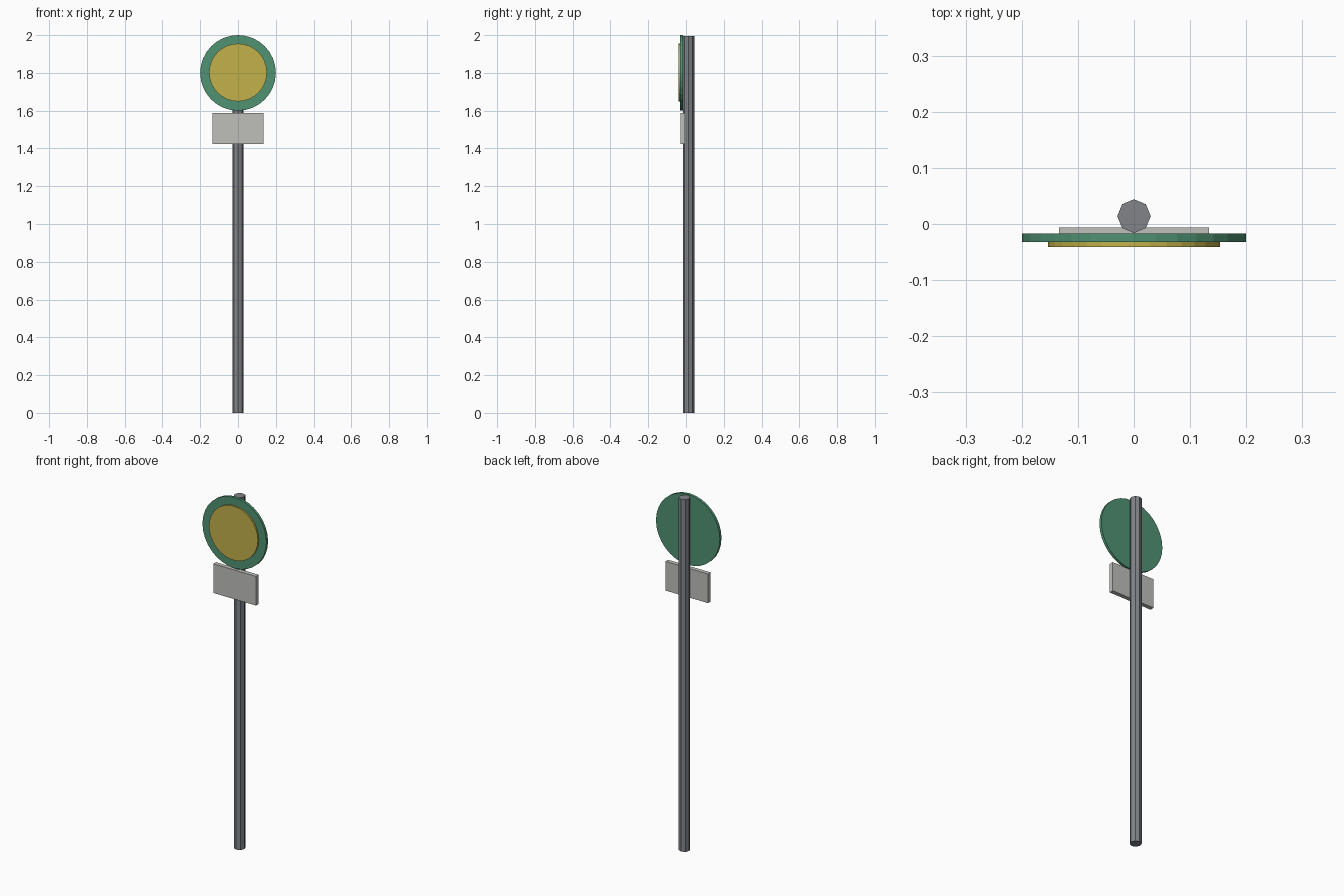
import bpy
from math import pi

cube = bpy.data.objects.get("Cube")
if cube:
    bpy.data.objects.remove(cube, do_unlink=True)


def material(name, rgb):
    mat = bpy.data.materials.new(name)
    mat.use_nodes = True
    color = (*rgb, 1)
    mat.diffuse_color = color
    mat.node_tree.nodes["Principled BSDF"].inputs["Base Color"].default_value = color
    return mat


def finish(name, mat):
    obj = bpy.context.object
    obj.name = name
    obj.data.materials.append(mat)
    return obj


def disc(name, radius, front, back, z, mat):
    """Upright round plate facing the front."""
    bpy.ops.mesh.primitive_cylinder_add(
        vertices=32, radius=radius, depth=back - front,
        location=(0, (front + back) / 2, z), rotation=(pi / 2, 0, 0))
    return finish(name, mat)


steel = material("steel grey", (0.22, 0.23, 0.25))
green = material("green", (0.08, 0.29, 0.17))
yellow = material("yellow", (0.54, 0.44, 0.07))
pale = material("pale grey", (0.52, 0.52, 0.50))

# Octagonal post
bpy.ops.mesh.primitive_cylinder_add(
    vertices=8, radius=0.03, depth=1.995, location=(0, 0.014, 0.9975))
finish("post", steel)

# Round sign with a raised centre
disc("sign_disc", 0.2, -0.032, -0.017, 1.8, green)
disc("sign_centre", 0.153, -0.041, -0.032, 1.802, yellow)

# Small rectangular plate below the disc
bpy.ops.mesh.primitive_cube_add(size=1, location=(0, -0.018, 1.506))
plate = finish("lower_plate", pale)
plate.scale = (0.268, 0.024, 0.165)
